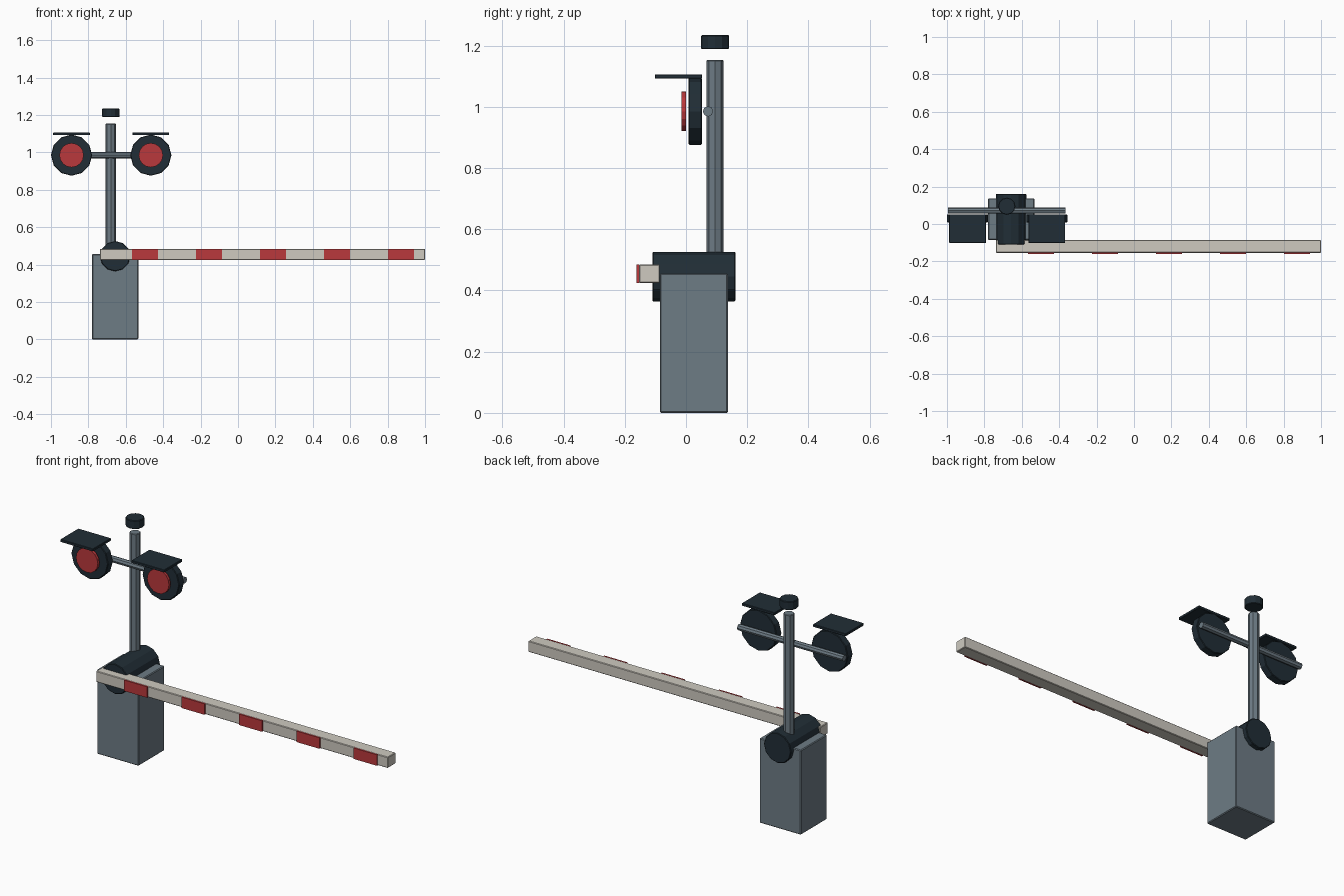
import bpy
from math import radians

cube = bpy.data.objects.get("Cube")
if cube:
    bpy.data.objects.remove(cube, do_unlink=True)


def material(name, rgb):
    mat = bpy.data.materials.new(name)
    mat.use_nodes = True
    mat.diffuse_color = (*rgb, 1)
    mat.node_tree.nodes["Principled BSDF"].inputs["Base Color"].default_value = (*rgb, 1)
    return mat


GREY = material("steel grey", (0.155, 0.20, 0.235))
DARK = material("dark slate", (0.015, 0.027, 0.037))
RED = material("signal red", (0.49, 0.04, 0.045))
CREAM = material("off white", (0.62, 0.59, 0.53))


def finish(name, mat, bevel):
    obj = bpy.context.object
    obj.name = name
    obj.data.materials.append(mat)
    if bevel:
        mod = obj.modifiers.new("soft edge", "BEVEL")
        mod.width = bevel
        mod.segments = 1
        mod.limit_method = "ANGLE"
        mod.angle_limit = radians(50)
    return obj


def box(name, mat, x, y, z, bevel=0.0):
    """Box from (low, high) ranges along each axis."""
    ranges = (x, y, z)
    bpy.ops.mesh.primitive_cube_add(size=1, location=[(a + b) / 2 for a, b in ranges])
    obj = bpy.context.object
    size = [b - a for a, b in ranges]
    for v in obj.data.vertices:
        v.co = [c * s for c, s in zip(v.co, size)]
    return finish(name, mat, bevel)


def rod(name, mat, axis, centre, radius, length, sides, bevel=0.0):
    """Faceted cylinder along the named axis."""
    turn = {"x": (0, radians(90), 0), "y": (radians(90), 0, 0), "z": (0, 0, 0)}[axis]
    bpy.ops.mesh.primitive_cylinder_add(vertices=sides, radius=radius, depth=length,
                                        location=centre, rotation=turn)
    return finish(name, mat, bevel)


# Cabinet and pivot drum
box("cabinet", GREY, (-0.78, -0.533), (-0.085, 0.137), (0, 0.456), 0.004)
rod("pivot_drum", DARK, "y", (-0.657, 0.026, 0.445), 0.081, 0.271, 12, 0.003)

# Barrier arm with red plates on its front
box("barrier_arm", CREAM, (-0.738, 1.0), (-0.154, -0.086), (0.425, 0.484), 0.003)
for i in range(5):
    cx = -0.497 + 0.342 * i
    box(f"arm_stripe_{i + 1}", RED, (cx - 0.069, cx + 0.069), (-0.161, -0.153), (0.425, 0.484))

# Mast, cap and crossbar
rod("mast", GREY, "z", (-0.68, 0.095, 0.79), 0.028, 0.726, 8, 0.003)
rod("mast_cap", DARK, "z", (-0.68, 0.095, 1.211), 0.046, 0.046, 12, 0.003)
rod("crossbar", GREY, "x", (-0.68, 0.072, 0.985), 0.017, 0.628, 8)

# Warning lamps: housing, lens and flat visor
for side, cx in (("right", -0.89), ("left", -0.466)):
    rod(f"{side}_lamp_housing", DARK, "y", (cx, 0.03, 0.985), 0.11, 0.043, 12, 0.003)
    rod(f"{side}_lamp_lens", RED, "y", (cx, -0.007, 0.985), 0.065, 0.015, 16)
    box(f"{side}_lamp_visor", DARK, (cx - 0.098, cx + 0.098), (-0.102, 0.052), (1.092, 1.106), 0.002)
